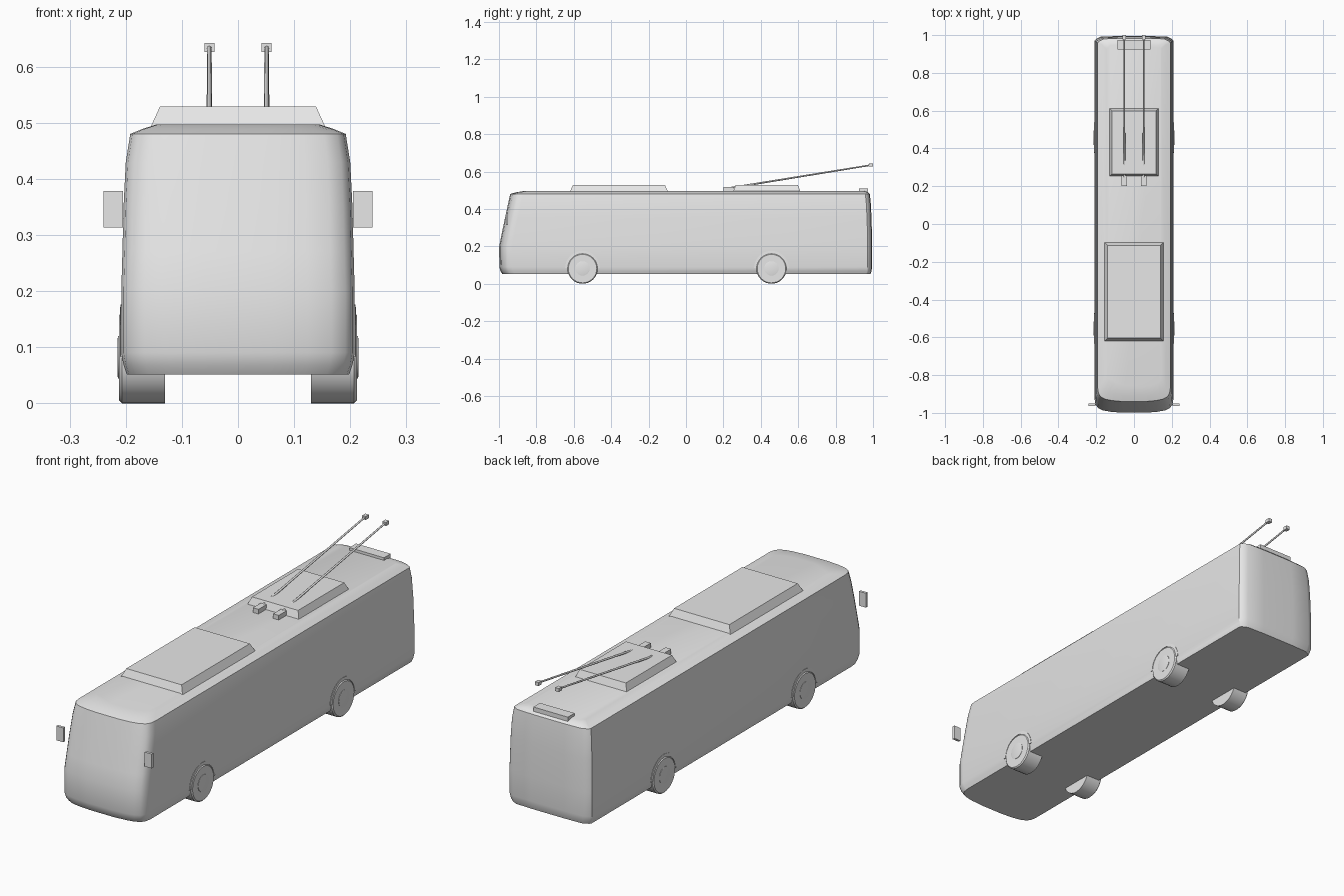
import bpy, bmesh, math
from mathutils import Vector

cube = bpy.data.objects.get("Cube")
if cube:
    bpy.data.objects.remove(cube, do_unlink=True)

grey = bpy.data.materials.new("light grey")
grey.use_nodes = True
grey.diffuse_color = (0.8, 0.8, 0.8, 1)
grey.node_tree.nodes["Principled BSDF"].inputs["Base Color"].default_value = (0.8, 0.8, 0.8, 1)


def finish(name, bm, smooth=None):
    bmesh.ops.recalc_face_normals(bm, faces=bm.faces)
    mesh = bpy.data.meshes.new(name)
    bm.to_mesh(mesh)
    bm.free()
    mesh.materials.append(grey)
    obj = bpy.data.objects.new(name, mesh)
    bpy.context.collection.objects.link(obj)
    if smooth:
        bpy.ops.object.select_all(action="DESELECT")
        obj.select_set(True)
        bpy.context.view_layer.objects.active = obj
        bpy.ops.object.shade_smooth_by_angle(angle=math.radians(smooth))
    return obj


def loft(name, rings, smooth=None):
    """Skin a stack of equal-length closed rings and cap both ends."""
    bm = bmesh.new()
    rows = [[bm.verts.new(p) for p in ring] for ring in rings]
    n = len(rows[0])
    for low, high in zip(rows, rows[1:]):
        for i in range(n):
            j = (i + 1) % n
            bm.faces.new((low[i], low[j], high[j], high[i]))
    bm.faces.new(rows[0][::-1])
    bm.faces.new(rows[-1])
    return finish(name, bm, smooth)


def rect(x0, x1, y0, y1, z):
    return [(x0, y0, z), (x1, y0, z), (x1, y1, z), (x0, y1, z)]


def box(name, x0, x1, y0, y1, z0, z1, inset=0):
    return loft(name, [rect(x0, x1, y0, y1, z0),
                       rect(x0 + inset, x1 - inset, y0 + inset, y1 - inset, z1)])


# Body shell: plan outline bowed at the front and chamfered at the rear
def body_ring(z, w, front, rear):
    half = [(0.3, front + 0.001), (0.6, front + 0.006), (0.8, front + 0.014),
            (0.92, front + 0.027), (0.98, front + 0.045), (1, front + 0.07),
            (1, rear - 0.024), (0.97, rear - 0.016), (0.84, rear - 0.003), (0.4, rear)]
    right = [(x * w, y, z) for x, y in half]
    left = [(-x, y, z) for x, y, z in reversed(right)]
    return right + left


# Height, half width, front and rear of each level
levels = [(0.051, 0.198, -0.982, 0.986), (0.068, 0.204, -0.993, 0.992),
          (0.09, 0.208, -0.999, 0.995), (0.2, 0.208, -1.0, 0.995),
          (0.27, 0.206, -0.986, 0.994), (0.35, 0.204, -0.969, 0.992),
          (0.43, 0.2, -0.952, 0.988), (0.48, 0.192, -0.941, 0.983),
          (0.489, 0.17, -0.91, 0.974), (0.497, 0.145, -0.86, 0.95)]
loft("body", [body_ring(*lv) for lv in levels], 35)

# Roof pods and rear roof box
box("front_roof_pod", -0.155, 0.155, -0.62, -0.097, 0.494, 0.529, 0.016)
box("rear_roof_pod", -0.13, 0.13, 0.252, 0.612, 0.494, 0.529, 0.014)
box("rear_roof_box", -0.087, 0.087, 0.925, 0.973, 0.482, 0.509)


# Turned part along x from (radius, x) stations
def turned(name, y, z, side, stations, n=32):
    rings = [[(side * x, y + r * math.cos(2 * math.pi * i / n), z + r * math.sin(2 * math.pi * i / n))
              for i in range(n)] for r, x in stations]
    return loft(name, rings, 35)


# Half-ring wheel arch trim, proud of the side panel
def arch(name, y, z, side, n=16):
    rings = []
    for i in range(n + 1):
        a = math.pi * i / n
        rings.append([(side * x, y + r * math.cos(a), z + r * math.sin(a))
                      for r, x in ((0.08, 0.195), (0.08, 0.2105), (0.093, 0.2095), (0.093, 0.195))])
    return loft(name, rings, 35)


# Square rod between two points
def rod(name, a, b, r0, r1):
    a, b = Vector(a), Vector(b)
    d = (b - a).normalized()
    u = Vector((1, 0, 0))
    v = d.cross(u)
    n = 8
    ring = lambda c, r: [c + r * (math.cos(math.tau * i / n) * u + math.sin(math.tau * i / n) * v)
                         for i in range(n)]
    return loft(name, [ring(a, r0), ring(b, r1)], 50)


for side, label in ((1, "left"), (-1, "right")):
    # Wheels, hubs and arches
    for y, place in ((-0.553, "front"), (0.457, "rear")):
        tag = f"{place}_{label}"
        turned(tag + "_wheel", y, 0.081, side,
               [(0.081, 0.13), (0.081, 0.207), (0.076, 0.212)])
        turned(tag + "_hub", y, 0.082, side, [(0.038, 0.2), (0.038, 0.2135), (0.034, 0.2145)])
        arch(tag + "_arch", y, 0.083, side)

    # Side mirrors
    xs = sorted((side * 0.205, side * 0.24))
    box(label + "_mirror", *xs, -0.963, -0.951, 0.313, 0.378)

    # Current collector: base, pole and head
    x = side * 0.051
    box(label + "_pole_base", x - 0.014, x + 0.014, 0.2, 0.256, 0.494, 0.518)
    rod(label + "_pole", (x, 0.24, 0.513), (x, 0.985, 0.634), 0.005, 0.004)
    box(label + "_pole_head", x - 0.009, x + 0.009, 0.978, 1.0, 0.626, 0.642)
